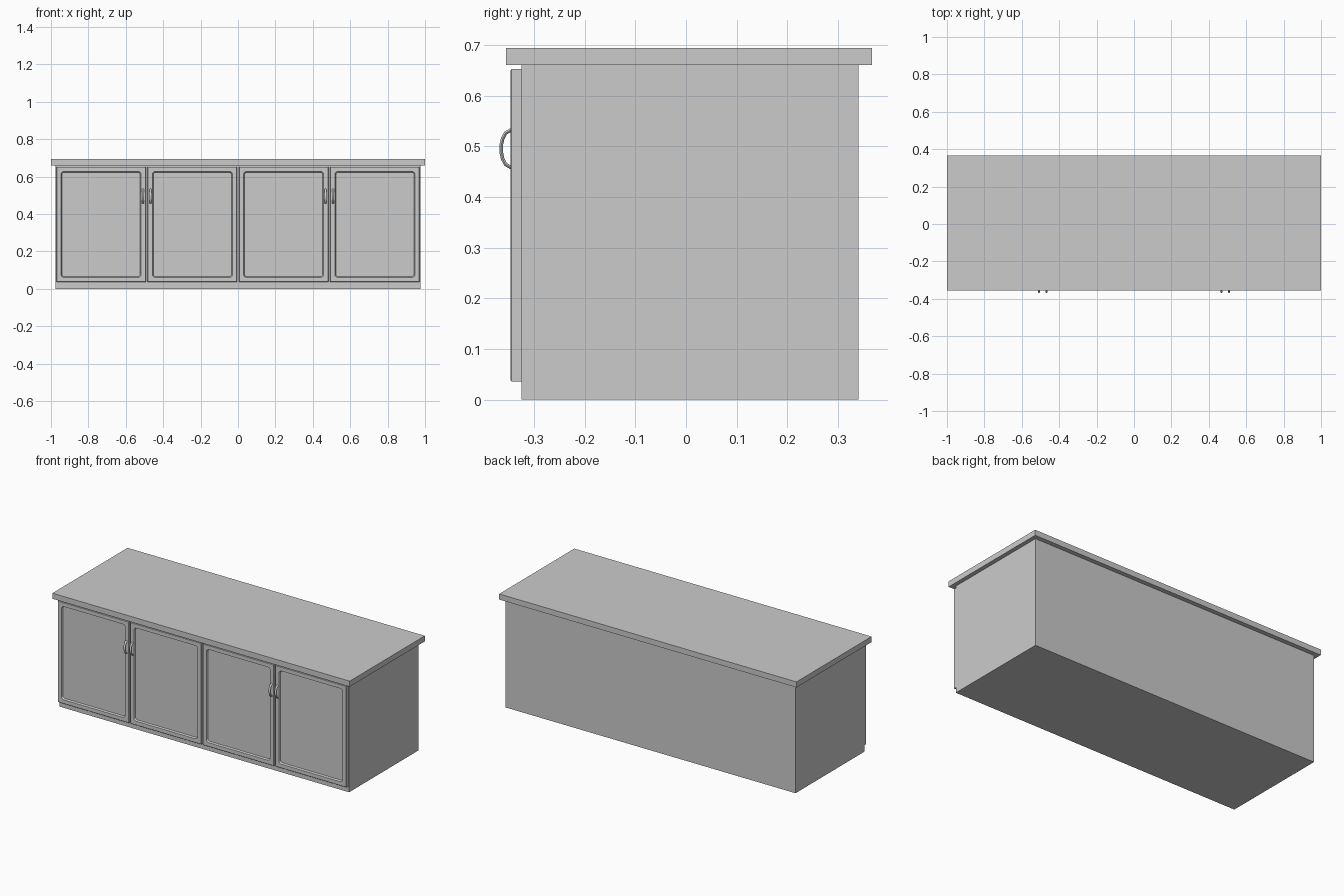
import bpy, bmesh, math
from mathutils import Vector

if "Cube" in bpy.data.objects:
    bpy.data.objects.remove(bpy.data.objects["Cube"])


def add_object(name, bm):
    bmesh.ops.remove_doubles(bm, verts=bm.verts, dist=1e-5)
    bmesh.ops.recalc_face_normals(bm, faces=bm.faces)
    mesh = bpy.data.meshes.new(name)
    bm.to_mesh(mesh)
    bm.free()
    obj = bpy.data.objects.new(name, mesh)
    bpy.context.collection.objects.link(obj)
    return obj


def box(name, lo, hi):
    bm = bmesh.new()
    bmesh.ops.create_cube(bm, size=1)
    lo, hi = Vector(lo), Vector(hi)
    for v in bm.verts:
        v.co = (lo + hi) / 2 + v.co * (hi - lo)
    return add_object(name, bm)


def loft(name, loops):
    """Skin equal-length point loops and cap both ends."""
    bm = bmesh.new()
    rings = [[bm.verts.new(p) for p in loop] for loop in loops]
    n = len(rings[0])
    for a, b in zip(rings, rings[1:]):
        for i in range(n):
            j = (i + 1) % n
            bm.faces.new((a[i], a[j], b[j], b[i]))
    bm.faces.new(rings[0])
    bm.faces.new(rings[-1])
    return add_object(name, bm)


def rounded_rect(x, z, half_w, half_h, r, y, steps=4):
    pts = []
    for k, (sx, sz) in enumerate([(1, 1), (-1, 1), (-1, -1), (1, -1)]):
        for s in range(steps + 1):
            a = math.pi / 2 * (k + s / steps)
            pts.append((x + sx * (half_w - r) + r * math.cos(a), y,
                        z + sz * (half_h - r) + r * math.sin(a)))
    return pts


# Carcass and worktop
box("cabinet_body", (-0.975, -0.325, 0), (0.975, 0.34, 0.66))
box("worktop", (-1, -0.355, 0.66), (1, 0.367, 0.694))

# Doors: inset, corner radius, y for each step of the profile
DOOR_W, DOOR_Z0, DOOR_Z1 = 0.478, 0.036, 0.652
PROFILE = [(0, 0.0005, -0.325), (0, 0.0005, -0.344), (0.002, 0.0005, -0.346),
           (0.025, 0.015, -0.346), (0.030, 0.012, -0.337)]
for x in (-0.732, -0.244, 0.244, 0.732):
    loft("door", [rounded_rect(x, (DOOR_Z0 + DOOR_Z1) / 2, DOOR_W / 2 - i,
                               (DOOR_Z1 - DOOR_Z0) / 2 - i, r, y)
                  for i, r, y in PROFILE])

# Bow handles: half path (y, z offset) mirrored about the handle's middle
HALF = [(-0.338, -0.038), (-0.346, -0.0365), (-0.356, -0.031),
        (-0.362, -0.019), (-0.3645, -0.007)]
PATH = [Vector(p) for p in HALF + [(y, -z) for y, z in reversed(HALF)]]


def handle(x, zc, sides=10):
    rings = []
    for i, p in enumerate(PATH):
        t = (PATH[min(i + 1, len(PATH) - 1)] - PATH[max(i - 1, 0)]).normalized()
        ring = []
        for s in range(sides):
            a = 2 * math.pi * s / sides
            q = p + Vector((-t.y, t.x)) * 0.0037 * math.sin(a)
            ring.append((x + 0.0065 * math.cos(a), q.x, zc + q.y))
        rings.append(ring)
    obj = loft("handle", rings)
    bpy.context.view_layer.objects.active = obj
    obj.select_set(True)
    bpy.ops.object.shade_smooth_by_angle(angle=math.radians(40))
    obj.select_set(False)


for pair in (-0.488, 0.488):
    for side in (-0.02, 0.02):
        handle(pair + side, 0.495)
